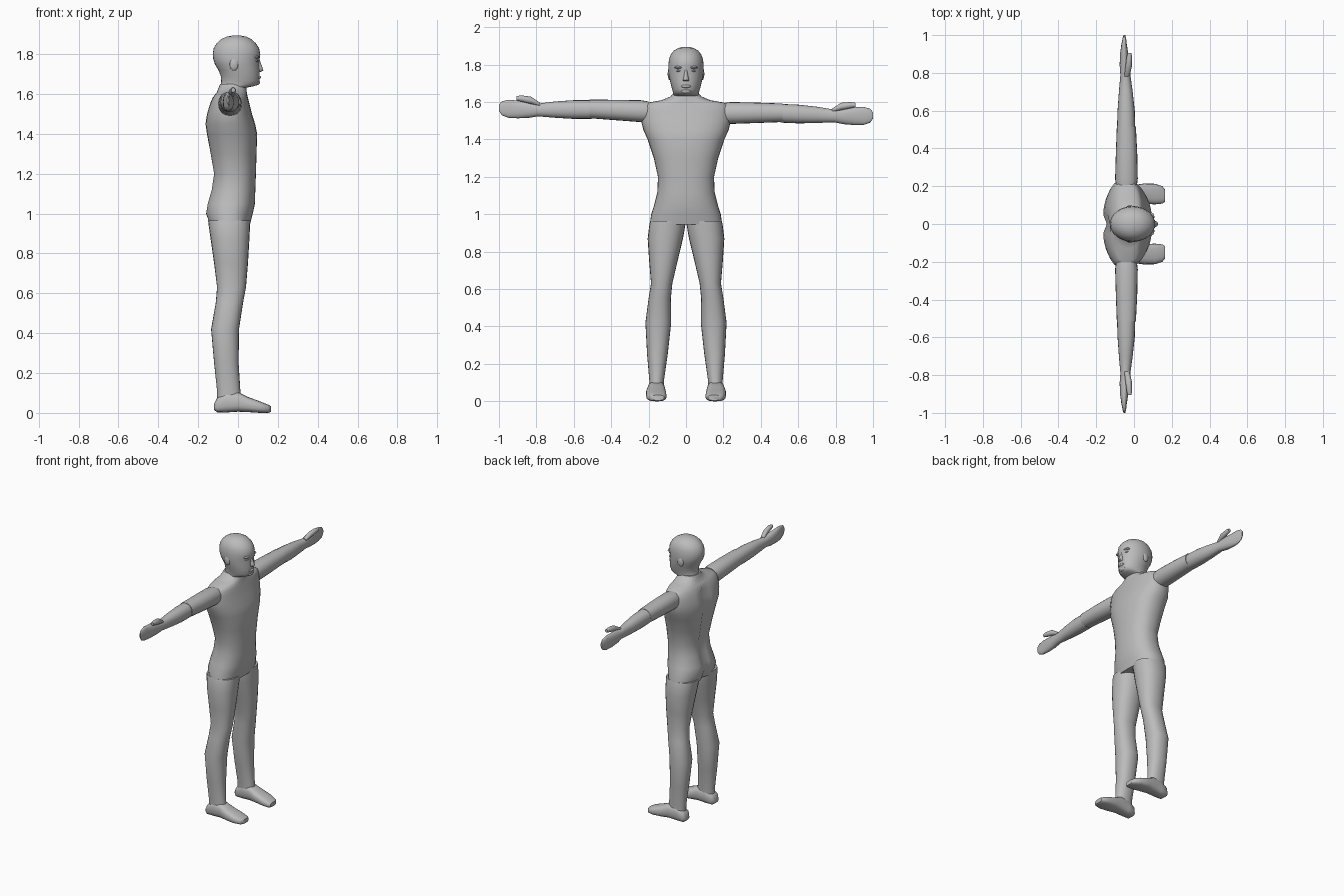
import bpy, bmesh, math

skin = bpy.data.materials.new("plain grey")
skin.diffuse_color = (0.5, 0.5, 0.5, 1)


def finish(name, bm):
    bmesh.ops.recalc_face_normals(bm, faces=bm.faces)
    me = bpy.data.meshes.new(name)
    bm.to_mesh(me)
    bm.free()
    me.materials.append(skin)
    ob = bpy.data.objects.new(name, me)
    bpy.context.collection.objects.link(ob)
    bpy.ops.object.select_all(action='DESELECT')
    ob.select_set(True)
    bpy.context.view_layer.objects.active = ob
    bpy.ops.object.shade_smooth_by_angle(angle=math.radians(50))
    return ob


def loft(name, axis, rings, n=24, power=2.0, side=1, tweak=None):
    """Skin rings (t, a0, a1, b0, b1) along an axis; side=-1 mirrors in y."""
    bm = bmesh.new()
    loops = []
    for t, a0, a1, b0, b1 in rings:
        loop = []
        for i in range(n):
            w = 2 * math.pi * i / n
            c, s = math.cos(w), math.sin(w)
            c = math.copysign(abs(c) ** (2 / power), c)
            s = math.copysign(abs(s) ** (2 / power), s)
            a = (a0 + a1) / 2 + c * (a1 - a0) / 2
            b = (b0 + b1) / 2 + s * (b1 - b0) / 2
            p = {'x': (t, a, b), 'y': (a, t, b), 'z': (a, b, t)}[axis]
            if tweak:
                p = tweak(*p)
            loop.append(bm.verts.new((p[0], p[1] * side, p[2])))
        loops.append(loop)
    for l0, l1 in zip(loops, loops[1:]):
        for i in range(n):
            j = (i + 1) % n
            bm.faces.new((l0[i], l0[j], l1[j], l1[i]))
    bm.faces.new(loops[0])
    bm.faces.new(loops[-1])
    return finish(name, bm)


def blob(name, centre, size):
    bm = bmesh.new()
    bmesh.ops.create_uvsphere(bm, u_segments=16, v_segments=10, radius=1)
    for v in bm.verts:
        v.co = [c + k * s for c, k, s in zip(centre, v.co, size)]
    return finish(name, bm)


def sym(rows):
    """Rows (z, back, front, half width) to ring rows."""
    return [(z, b, f, -w, w) for z, b, f, w in rows]


# torso with a shallow groove down the spine
def spine(x, y, z):
    if x < -0.06 and z < 1.57:
        x += 0.022 * math.exp(-(y / 0.03) ** 2)
    return x, y, z


loft("torso", 'z', sym([
    (0.945, -0.145, 0.060, 0.194), (1.00, -0.165, 0.074, 0.186),
    (1.05, -0.158, 0.085, 0.170), (1.12, -0.138, 0.087, 0.153),
    (1.20, -0.126, 0.090, 0.150), (1.30, -0.143, 0.093, 0.172),
    (1.40, -0.160, 0.096, 0.205), (1.45, -0.166, 0.086, 0.228),
    (1.50, -0.158, 0.070, 0.240), (1.55, -0.143, 0.058, 0.240),
    (1.58, -0.128, 0.050, 0.232), (1.597, -0.116, 0.046, 0.203),
    (1.61, -0.106, 0.044, 0.130), (1.63, -0.098, 0.042, 0.082),
    (1.65, -0.090, 0.036, 0.066)]), n=36, power=2.3, tweak=spine)

# neck and head
loft("head", 'z', sym([
    (1.59, -0.100, 0.045, 0.075), (1.632, -0.092, 0.042, 0.070),
    (1.640, -0.088, 0.082, 0.068), (1.648, -0.086, 0.100, 0.069),
    (1.665, -0.084, 0.108, 0.073), (1.69, -0.086, 0.108, 0.080),
    (1.72, -0.098, 0.109, 0.087), (1.75, -0.116, 0.106, 0.093),
    (1.775, -0.124, 0.108, 0.095), (1.80, -0.127, 0.112, 0.094),
    (1.83, -0.122, 0.106, 0.091), (1.855, -0.107, 0.090, 0.081),
    (1.875, -0.085, 0.067, 0.065), (1.888, -0.058, 0.042, 0.043),
    (1.895, -0.022, 0.008, 0.015)]), n=32)

# face details
loft("nose", 'z', sym([
    (1.712, 0.08, 0.116, 0.016), (1.718, 0.08, 0.128, 0.018),
    (1.735, 0.08, 0.122, 0.013), (1.765, 0.08, 0.111, 0.009),
    (1.785, 0.08, 0.106, 0.008)]), n=12)
blob("lips", (0.103, 0, 1.684), (0.012, 0.026, 0.009))
blob("chin", (0.092, 0, 1.658), (0.018, 0.028, 0.014))
for s, label in ((1, "left"), (-1, "right")):
    blob(label + "_brow", (0.090, 0.036 * s, 1.785), (0.018, 0.025, 0.008))
    blob(label + "_eye", (0.086, 0.036 * s, 1.767), (0.016, 0.016, 0.007))
    blob(label + "_ear", (-0.02, 0.088 * s, 1.75), (0.022, 0.010, 0.032))

    # legs and feet
    loft(label + "_leg", 'z', [
        (0.965, -0.150, 0.062, 0.004, 0.190), (0.945, -0.148, 0.061, 0.003, 0.196),
        (0.87, -0.137, 0.057, 0.016, 0.205), (0.75, -0.120, 0.050, 0.045, 0.197),
        (0.63, -0.105, 0.040, 0.073, 0.187), (0.55, -0.112, 0.025, 0.081, 0.200),
        (0.42, -0.135, 0.005, 0.079, 0.217), (0.25, -0.120, 0.003, 0.098, 0.208),
        (0.11, -0.105, 0.012, 0.118, 0.196), (0.05, -0.105, 0.020, 0.118, 0.198)],
        power=2.2, side=s)
    loft(label + "_foot", 'x', [
        (-0.120, 0.135, 0.185, 0.015, 0.045), (-0.105, 0.120, 0.198, 0.003, 0.075),
        (-0.06, 0.115, 0.202, 0.002, 0.105), (0.00, 0.112, 0.206, 0.006, 0.105),
        (0.05, 0.107, 0.214, 0.004, 0.080), (0.11, 0.104, 0.213, 0.0, 0.058),
        (0.15, 0.108, 0.200, 0.0, 0.042), (0.165, 0.118, 0.182, 0.005, 0.034)],
        n=20, power=2.8, side=s)

    # arms: the right one rises slightly towards the hand
    def lift(x, y, z, k=0.0 if s > 0 else 0.04):
        return x, y, z + k * y

    loft(label + "_upper_arm", 'y', [
        (0.20, -0.095, 0.015, 1.485, 1.595), (0.24, -0.100, 0.020, 1.483, 1.600),
        (0.38, -0.096, 0.017, 1.488, 1.597), (0.515, -0.091, 0.010, 1.493, 1.592)],
        n=20, power=2.2, side=s, tweak=lift)
    loft(label + "_forearm_and_hand", 'y', [
        (0.505, -0.090, 0.006, 1.490, 1.590), (0.60, -0.087, 0.004, 1.486, 1.586),
        (0.70, -0.080, -0.007, 1.488, 1.575), (0.79, -0.072, -0.019, 1.492, 1.560),
        (0.84, -0.076, -0.022, 1.482, 1.568), (0.90, -0.074, -0.030, 1.477, 1.572),
        (0.95, -0.067, -0.038, 1.478, 1.574), (0.985, -0.060, -0.042, 1.490, 1.564),
        (1.00, -0.055, -0.046, 1.512, 1.545)],
        n=20, power=2.2, side=s, tweak=lift)
    loft(label + "_thumb", 'y', [
        (0.78, -0.052, -0.024, 1.545, 1.565), (0.83, -0.046, -0.012, 1.557, 1.596),
        (0.88, -0.040, -0.010, 1.567, 1.600), (0.905, -0.034, -0.013, 1.573, 1.596)],
        n=12, side=s, tweak=lift)
